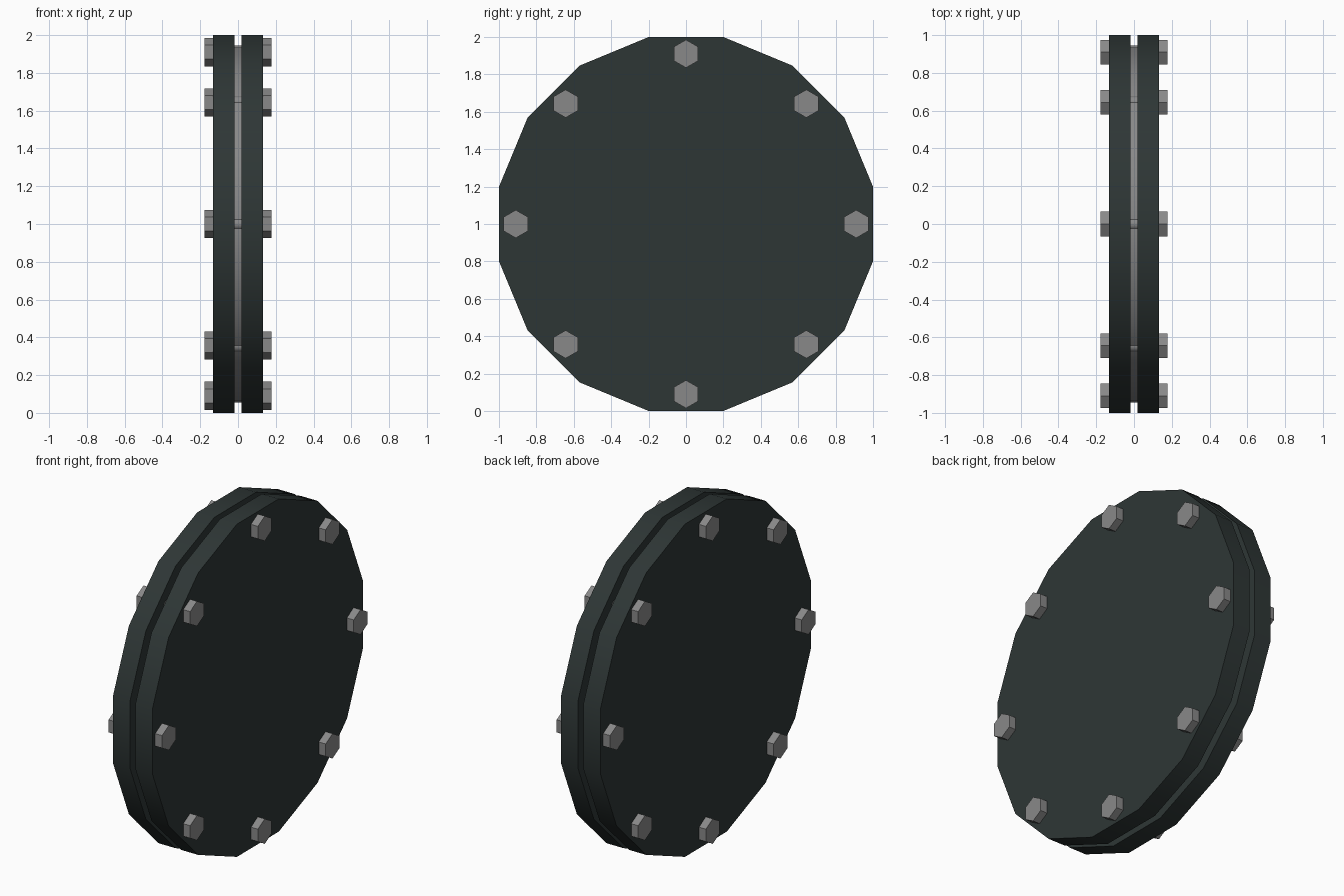
import bpy
import math
from mathutils import Matrix

cube = bpy.data.objects.get("Cube")
if cube:
    bpy.data.objects.remove(cube, do_unlink=True)


def material(name, rgb):
    mat = bpy.data.materials.new(name)
    mat.use_nodes = True
    mat.diffuse_color = (*rgb, 1)
    mat.node_tree.nodes["Principled BSDF"].inputs["Base Color"].default_value = (*rgb, 1)
    return mat


dark_green = material("dark green grey", (0.027, 0.037, 0.036))
steel = material("steel grey", (0.25, 0.25, 0.25))


def prism(name, sides, radius, x0, x1, mat, y=0, z=1, turn=0, smooth=False):
    """Regular prism lying along x; turn spins it about its own axis."""
    bpy.ops.mesh.primitive_cylinder_add(
        vertices=sides, radius=radius, depth=x1 - x0,
        location=((x0 + x1) / 2, y, z))
    ob = bpy.context.object
    ob.name = name
    # Lay the axis along x, then spin about it
    ob.data.transform(Matrix.Rotation(turn, 4, 'X') @ Matrix.Rotation(math.pi / 2, 4, 'Y'))
    ob.data.materials.append(mat)
    if smooth:
        bpy.ops.object.shade_smooth_by_angle(angle=math.radians(30))


SIDES = 16
HALF_GAP, HALF_WIDTH, HEAD_END = 0.019, 0.132, 0.178
flat_to_corner = 1 / math.cos(math.pi / SIDES)

# Two plates with flats at top and bottom, and the gasket between them
for name, x0, x1 in (("left_plate", HALF_GAP, HALF_WIDTH),
                     ("right_plate", -HALF_WIDTH, -HALF_GAP)):
    prism(name, SIDES, flat_to_corner, x0, x1, dark_green,
          turn=math.pi / SIDES, smooth=True)
prism("gasket", SIDES, 0.935 * flat_to_corner, -HALF_GAP, HALF_GAP, steel,
      turn=math.pi / SIDES, smooth=True)

# Ring of eight bolts: a shaft through both plates and a hex head at each end
for i in range(8):
    a = i * math.pi / 4
    y, z = 0.91 * math.sin(a), 1 + 0.91 * math.cos(a)
    prism(f"bolt_shaft_{i + 1}", 16, 0.035, -HALF_WIDTH, HALF_WIDTH, steel,
          y, z, smooth=True)
    prism(f"left_bolt_head_{i + 1}", 6, 0.075, HALF_WIDTH, HEAD_END, steel,
          y, z, turn=math.pi / 2)
    prism(f"right_bolt_head_{i + 1}", 6, 0.075, -HEAD_END, -HALF_WIDTH, steel,
          y, z, turn=math.pi / 2)
